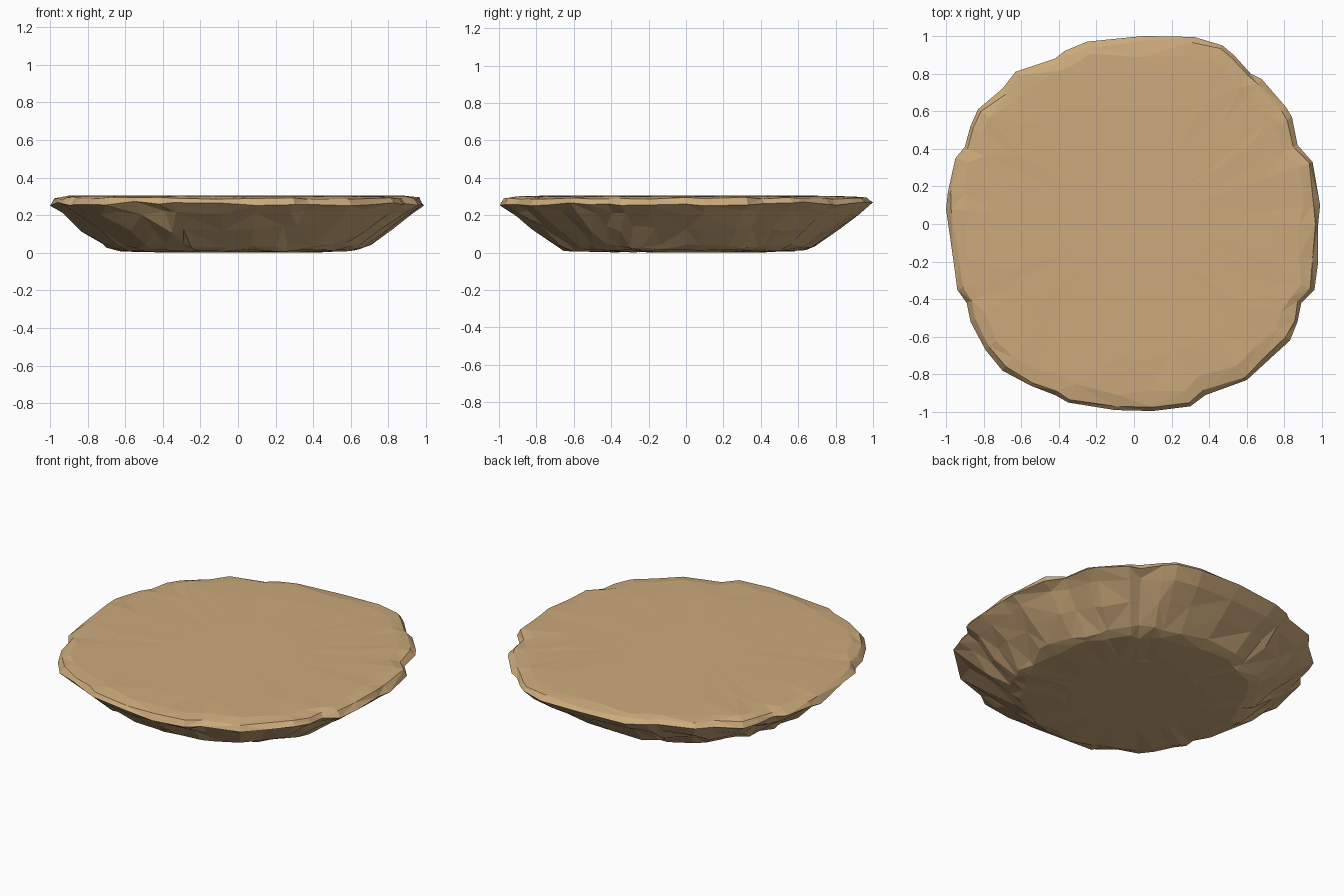
import bpy, bmesh, math, random
from mathutils import Vector

if "Cube" in bpy.data.objects:
    bpy.data.objects.remove(bpy.data.objects["Cube"])

random.seed(7)

# Chipped outline seen from the top, counter-clockwise
OUTLINE = [(.98, 0), (.99, .1), (.95, .33), (.87, .42), (.84, .57), (.81, .62), (.68, .77),
           (.62, .80), (.53, .90), (.47, .95), (.32, .995), (.05, 1), (-.25, .97), (-.37, .92),
           (-.42, .88), (-.63, .81), (-.7, .72), (-.83, .61), (-.87, .52), (-.9, .41),
           (-.95, .35), (-.99, .17), (-1, .08), (-.96, -.2), (-.94, -.35), (-.89, -.42),
           (-.87, -.52), (-.79, -.67), (-.7, -.78), (-.55, -.86), (-.42, -.91), (-.35, -.95),
           (-.1, -.99), (.1, -.995), (.3, -.97), (.38, -.91), (.6, -.83), (.72, -.72),
           (.83, -.62), (.87, -.52), (.89, -.42), (.96, -.35), (.98, -.2)]

# Profile rings: radius, height, radial jitter, height jitter, share of outline chips kept
RINGS = [(.40, .002, .02, .002, .0), (.64, .012, .025, .006, .3), (.70, .035, .02, .012, .5),
         (.825, .125, .018, .02, .8), (.935, .212, .012, .015, 1), (1.0, .262, 0, .012, 1),
         (.975, .290, .010, .006, 1), (.91, .301, .025, .003, .9), (.72, .304, .03, .001, .5),
         (.35, .305, .02, .0, 0)]


def stone_slab():
    bm = bmesh.new()
    rings = []
    for rad, z, jr, jz, keep in RINGS:
        ring = []
        for x, y in OUTLINE:
            p = Vector((x, y))
            length = 1 + (p.length - 1) * keep
            r = rad * length + random.uniform(-jr, jr)
            d = p.normalized() * r
            ring.append(bm.verts.new((d.x, d.y, max(0, z + random.uniform(-jz, jz)))))
        rings.append(ring)
    n = len(OUTLINE)
    for a, b in zip(rings, rings[1:]):
        for i in range(n):
            j = (i + 1) % n
            # alternate the diagonals at random for irregular facets
            if random.random() < .5:
                tris = ((a[i], a[j], b[j]), (a[i], b[j], b[i]))
            else:
                tris = ((a[i], a[j], b[i]), (a[j], b[j], b[i]))
            for t in tris:
                bm.faces.new(t)
    bm.faces.new(rings[0][::-1])
    bm.faces.new(rings[-1])
    # merge nearly coplanar facets into larger chipped planes
    bmesh.ops.dissolve_limit(bm, angle_limit=math.radians(9), verts=bm.verts[:], edges=bm.edges[:])
    bmesh.ops.triangulate(bm, faces=bm.faces[:])
    bmesh.ops.recalc_face_normals(bm, faces=bm.faces[:])
    mesh = bpy.data.meshes.new("stone_slab")
    bm.to_mesh(mesh)
    bm.free()
    obj = bpy.data.objects.new("stone_slab", mesh)
    bpy.context.collection.objects.link(obj)
    return obj


slab = stone_slab()

# Sandy stone colour
mat = bpy.data.materials.new("sandstone")
mat.diffuse_color = (.60, .40, .20, 1)
mat.use_nodes = True
mat.node_tree.nodes["Principled BSDF"].inputs["Base Color"].default_value = mat.diffuse_color
slab.data.materials.append(mat)
